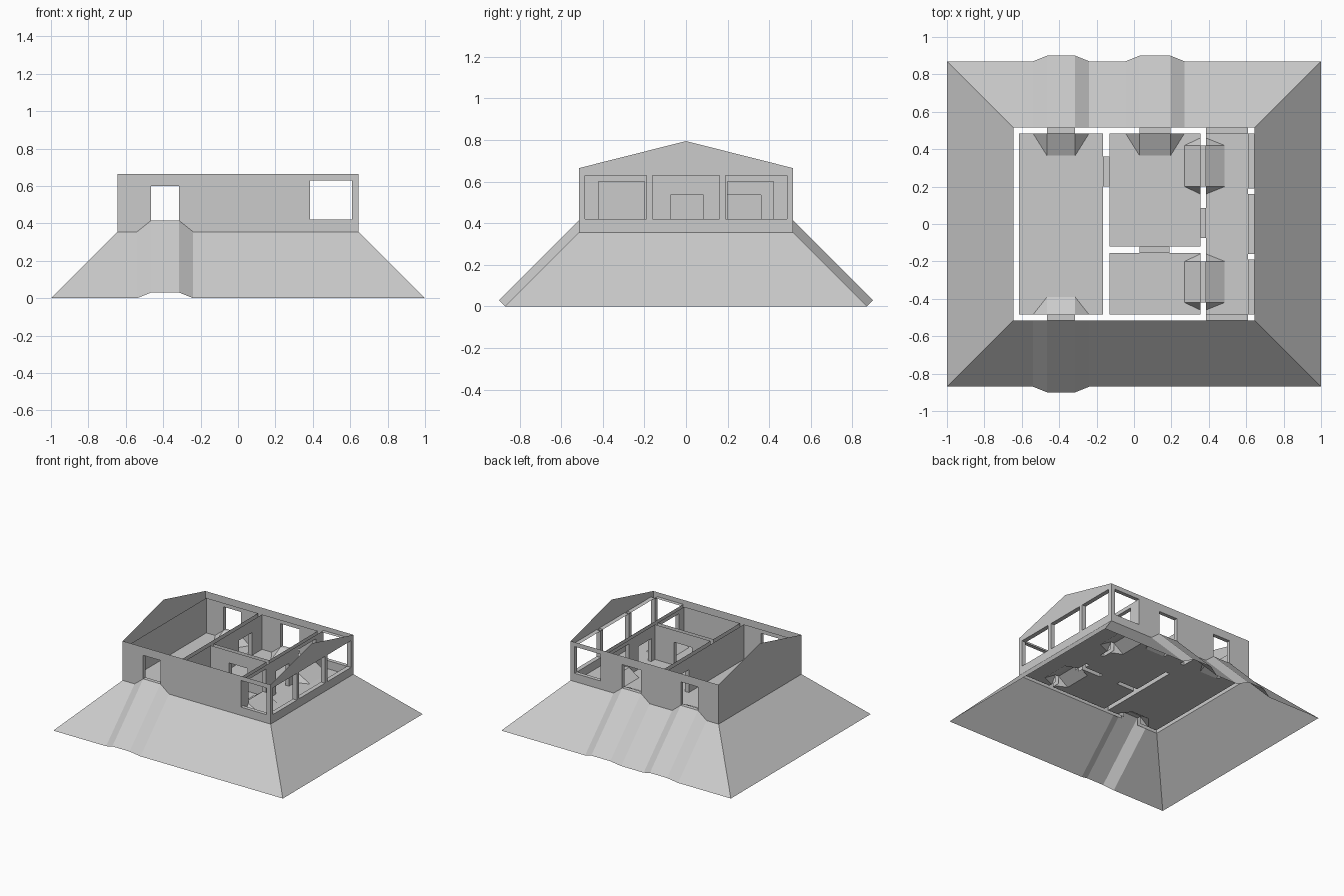
import bpy
from mathutils import Vector

if "Cube" in bpy.data.objects:
    bpy.data.objects.remove(bpy.data.objects["Cube"])

grey = bpy.data.materials.new("plain grey")
grey.diffuse_color = (0.6, 0.6, 0.6, 1)
grey.use_nodes = True
grey.node_tree.nodes["Principled BSDF"].inputs["Base Color"].default_value = grey.diffuse_color

GROUND, EAVES, CEILING, SILL = 0.355, 0.665, 0.63, 0.415
OX, OY = 0.645, 0.515          # outer wall half sizes

# rooms: name, x0, x1, y0, y1
ROOMS = [("west_room", -0.615, -0.165, -0.485, 0.485),
         ("middle_room", -0.13, 0.355, -0.12, 0.485),
         ("small_room", -0.13, 0.355, -0.485, -0.155),
         ("window_room", 0.385, 0.61, -0.485, 0.485)]

# openings through walls: axis, wall planes p0 and p1, span a0..a1, z0..z1,
# then the ramp runs on each side (0 = none) and ramp flank width
OPENINGS = [
    ("y", -OY, -0.485, -0.465, -0.315, SILL, 0.60, 0, 0.095, 0.075),
    ("y", 0.485, OY, -0.465, -0.315, SILL, 0.60, 0.12, 0, 0.075),
    ("y", 0.485, OY, 0.03, 0.195, SILL, 0.60, 0.12, 0, 0.075),
    ("x", 0.355, 0.385, 0.20, 0.42, SILL, 0.60, 0.085, 0.10, 0.04),
    ("x", 0.355, 0.385, -0.42, -0.20, SILL, 0.60, 0.085, 0.10, 0.04),
    ("x", -0.165, -0.13, 0.20, 0.36, GROUND, 0.535, 0, 0, 0),
    ("x", 0.355, 0.385, -0.075, 0.085, GROUND, 0.535, 0, 0, 0),
    ("y", -0.155, -0.12, 0.03, 0.19, GROUND, 0.535, 0, 0, 0),
    ("y", -OY, -0.485, 0.385, 0.61, 0.42, CEILING, 0, 0, 0),
    ("y", 0.485, OY, 0.385, 0.61, 0.42, CEILING, 0, 0, 0),
    ("x", 0.61, OX, -0.485, -0.19, 0.42, CEILING, 0, 0, 0),
    ("x", 0.61, OX, -0.16, 0.16, 0.42, CEILING, 0, 0, 0),
    ("x", 0.61, OX, 0.19, 0.485, 0.42, CEILING, 0, 0, 0),
]


def pt(axis, pos, a, z):
    return (pos, a, z) if axis == "x" else (a, pos, z)


class Part:
    """Collects faces, each turned towards a given direction."""
    def __init__(self, name):
        self.name, self.verts, self.faces = name, [], []

    def face(self, pts, toward):
        pts = [Vector(p) for p in pts]
        n = Vector()
        for p, q in zip(pts, pts[1:] + pts[:1]):
            n += p.cross(q)
        if n.dot(Vector(toward)) < 0:
            pts.reverse()
        k = len(self.verts)
        self.verts += pts
        self.faces.append(range(k, k + len(pts)))

    def build(self):
        me = bpy.data.meshes.new(self.name)
        me.from_pydata(self.verts, [], [list(f) for f in self.faces])
        me.materials.append(grey)
        bpy.context.collection.objects.link(bpy.data.objects.new(self.name, me))


def holes_on(axis, pos, a0, a1):
    found = [o for o in OPENINGS if o[0] == axis and pos in o[1:3]
             and o[3] >= a0 - 1e-6 and o[4] <= a1 + 1e-6]
    return sorted(found, key=lambda o: o[3])


def wall(part, axis, pos, a0, a1, top, toward):
    """Flat wall sheet with its openings left out."""
    def panel(b0, b1, z0, z1):
        if b1 - b0 > 1e-4 and z1 - z0 > 1e-4:
            part.face([pt(axis, pos, b0, z0), pt(axis, pos, b1, z0),
                       pt(axis, pos, b1, z1), pt(axis, pos, b0, z1)], toward)
    a = a0
    for o in holes_on(axis, pos, a0, a1):
        panel(a, o[3], GROUND, top)
        if not (o[7] or o[8]):          # ramps hide the part below the sill
            panel(o[3], o[4], GROUND, o[5])
        panel(o[3], o[4], o[6], top)
        a = o[4]
    panel(a, a1, GROUND, top)


# outer walls with gable ends
outer = Part("outer_walls")
for s in (-1, 1):
    wall(outer, "y", s * OY, -OX, OX, EAVES, (0, s, 0))
    wall(outer, "x", s * OX, -OY, OY, EAVES, (s, 0, 0))
    outer.face([(s * OX, -OY, EAVES), (s * OX, OY, EAVES), (s * OX, 0, 0.795)], (s, 0, 0))
outer.build()

# rooms: inner wall sheets, and a floor notched around the ramps
for name, x0, x1, y0, y1 in ROOMS:
    walls = Part(name + "_walls")
    floor = Part(name + "_floor")
    outline = []
    sides = [("y", y0, x0, x1, 1, False), ("x", x1, y0, y1, -1, False),
             ("y", y1, x0, x1, -1, True), ("x", x0, y0, y1, 1, True)]
    for axis, pos, a0, a1, inward, back in sides:
        wall(walls, axis, pos, a0, a1, CEILING, pt(axis, inward, 0, 0))
        row = [(pos, a0)]
        for o in holes_on(axis, pos, a0, a1):
            run = o[7] if inward < 0 else o[8]
            if run:
                q = pos + inward * run
                row += [(pos, o[3] - o[9]), (q, o[3]), (q, o[4]), (pos, o[4] + o[9])]
        row.append((pos, a1))
        if back:
            row.reverse()
        outline += [pt(axis, p, a, GROUND) for p, a in row[:-1]]
    floor.face(outline, (0, 0, 1))
    walls.build()
    floor.build()

# opening linings and sloping ramps
lining, ramps = Part("opening_linings"), Part("door_ramps")
for axis, p0, p1, a0, a1, z0, z1, run0, run1, fl in OPENINGS:
    for z, d in ((z0, 1), (z1, -1)):
        lining.face([pt(axis, p0, a0, z), pt(axis, p1, a0, z),
                     pt(axis, p1, a1, z), pt(axis, p0, a1, z)], (0, 0, d))
    for a, d in ((a0, 1), (a1, -1)):
        lining.face([pt(axis, p0, a, z0), pt(axis, p1, a, z0),
                     pt(axis, p1, a, z1), pt(axis, p0, a, z1)], pt(axis, 0, d, 0))
    for pos, d, run in ((p0, -1, run0), (p1, 1, run1)):
        if run:
            q = pos + d * run
            ramps.face([pt(axis, pos, a0, z0), pt(axis, pos, a1, z0),
                        pt(axis, q, a1, GROUND), pt(axis, q, a0, GROUND)], (0, 0, 1))
            for a, e in ((a0, -1), (a1, 1)):
                ramps.face([pt(axis, pos, a, z0), pt(axis, q, a, GROUND),
                            pt(axis, pos, a + e * fl, GROUND)], (0, 0, 1))
lining.build()
ramps.build()

# sloping skirt, with raised paths leading up to the outer doors
skirt = Part("sloping_skirt")
for s in (-1, 1):
    skirt.face([(s, -0.87, 0), (s, 0.87, 0), (s * OX, OY, GROUND), (s * OX, -OY, GROUND)],
               (s, 0, 1))
    cols = [((-1, s * 0.87, 0), (-OX, s * OY, GROUND))]
    for o in holes_on("y", s * OY, -OX, OX):
        if o[7] or o[8]:
            for x, up in ((o[3] - o[9], 0), (o[3], 1), (o[4], 1), (o[4] + o[9], 0)):
                cols.append(((x, s * (0.87 + 0.03 * up), 0.03 * up),
                             (x, s * OY, SILL if up else GROUND)))
    cols.append(((1, s * 0.87, 0), (OX, s * OY, GROUND)))
    for (b0, t0), (b1, t1) in zip(cols, cols[1:]):
        skirt.face([b0, b1, t1, t0], (0, s, 1))
skirt.build()
